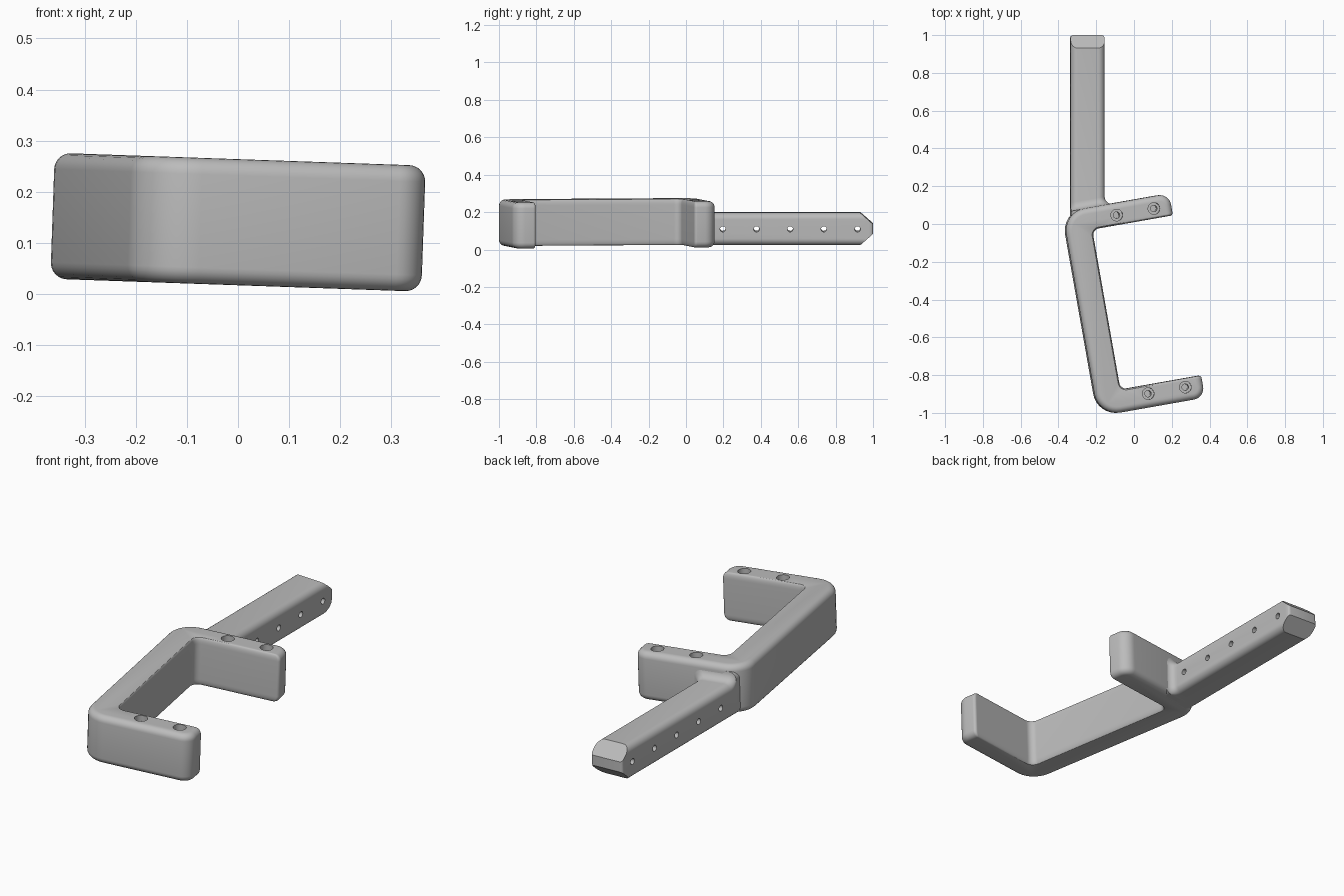
import bpy, bmesh
from math import sin, cos, pi, radians
from mathutils import Matrix, Vector

cube = bpy.data.objects.get("Cube")
if cube:
    bpy.data.objects.remove(cube, do_unlink=True)

grey = bpy.data.materials.new("plain grey")
grey.use_nodes = True
grey.diffuse_color = (0.5, 0.5, 0.5, 1)
grey.node_tree.nodes["Principled BSDF"].inputs["Base Color"].default_value = (0.5, 0.5, 0.5, 1)

HEIGHT = 0.247
# The whole holder leans slightly sideways
TILT = (Matrix.Translation((0, 0, 0.14)) @ Matrix.Rotation(radians(2), 4, 'Y')
        @ Matrix.Translation((0, 0, -HEIGHT / 2)))
TURN = Matrix.Rotation(radians(10), 4, 'Z')


def rounded(corners, steps=8):
    """Right-angled polygon of (x, y, radius) corners with rounded corners."""
    out = []
    for k, (x, y, r) in enumerate(corners):
        p = Vector((x, y))
        before = (p - Vector(corners[k - 1][:2])).normalized()
        after = (Vector(corners[(k + 1) % len(corners)][:2]) - p).normalized()
        centre = p + r * (after - before)
        for s in range(steps + 1):
            t = s / steps * pi / 2
            out.append(centre - r * after * cos(t) + r * before * sin(t))
    return out


def loft(bm, rings):
    """Skin a stack of equal rings and cap both ends."""
    loops = [[bm.verts.new(p) for p in ring] for ring in rings]
    n = len(loops[0])
    for a, b in zip(loops, loops[1:]):
        for i in range(n):
            bm.faces.new((a[i], a[(i + 1) % n], b[(i + 1) % n], b[i]))
    bm.faces.new(loops[0][::-1])
    bm.faces.new(loops[-1])
    bmesh.ops.recalc_face_normals(bm, faces=bm.faces)


def make(name, bm):
    mesh = bpy.data.meshes.new(name)
    bm.to_mesh(mesh)
    bm.free()
    mesh.materials.append(grey)
    obj = bpy.data.objects.new(name, mesh)
    bpy.context.collection.objects.link(obj)
    return obj


def drill(obj, holes):
    """Cut cylinders given as (matrix, radius, length), then shade."""
    bpy.ops.object.select_all(action='DESELECT')
    bpy.context.view_layer.objects.active = obj
    obj.select_set(True)
    for matrix, radius, length in holes:
        bm = bmesh.new()
        bmesh.ops.create_cone(bm, cap_ends=True, segments=24, radius1=radius,
                              radius2=radius, depth=length, matrix=matrix)
        cutter = make("hole_cutter", bm)
        cutter.hide_render = True
        mod = obj.modifiers.new("hole", 'BOOLEAN')
        mod.operation, mod.solver, mod.object = 'DIFFERENCE', 'EXACT', cutter
        bpy.ops.object.modifier_apply(modifier=mod.name)
        bpy.data.objects.remove(cutter, do_unlink=True)
    bpy.ops.object.shade_smooth_by_angle(angle=radians(30))


# C-shaped bracket: wide fillet outside, narrow fillet inside
def bracket_outline(o, i):
    left, tip, inner = -0.366 + o, 0.208 - o, -0.226 - i
    front, back = -0.97 + o, 0.128 - o
    arm_front, arm_back = -0.85 - i, 0.01 + i
    return rounded([(left, front, 0.12 - o), (tip, front, 0.06 - o),
                    (tip, arm_front, 0.015 - i), (inner, arm_front, 0.035 + i),
                    (inner, arm_back, 0.035 + i), (tip, arm_back, 0.015 - i),
                    (tip, back, 0.06 - o), (left, back, 0.12 - o)])


FILLET, STEPS = 0.032, 6
levels = []
for s in range(STEPS + 1):
    a = s / STEPS * pi / 2
    levels.append((FILLET * (1 - cos(a)), 1 - sin(a)))
levels += [(HEIGHT - z, f) for z, f in reversed(levels)]
bm = bmesh.new()
loft(bm, [[(p.x, p.y, z) for p in bracket_outline(FILLET * f, 0.01 * f)] for z, f in levels])
bracket = make("bracket", bm)

# Two counterbored screw holes in the top of each arm
screw_holes = []
for y in (0.063, -0.897):
    for x in (-0.086, 0.114):
        spot = Matrix.Translation((x, y, HEIGHT))
        screw_holes += [(spot, 0.031, 0.06), (spot, 0.017, 0.36)]
drill(bracket, screw_holes)
bracket.data.transform(TILT @ TURN)

# Straight bar, flared where it joins the bracket, softened at its end
X0, X1, TOP, FLARE = -0.336, -0.156, 0.174, 0.045


def bar_ring(y, grow=0, inset=0, skew=0):
    x0, x1, z0, z1 = X0 + inset, X1 + grow - inset, inset, TOP + grow - inset
    r = 0.036 - inset
    return [(p.x, y + skew * (p.x - X1), p.y) for p in
            rounded([(x0, z0, r), (x1, z0, r), (x1, z1, r), (x0, z1, r)])]


rings = [bar_ring(0.06, FLARE, 0, 0.176)]
for s in range(7):
    a = s / 6 * pi / 2
    rings.append(bar_ring(0.1 + FLARE * (1 - cos(a)), FLARE * (1 - sin(a)), 0, 0.176))
rings.append(bar_ring(0.975))
for s in range(1, 5):
    a = s / 4 * pi / 2
    rings.append(bar_ring(0.985 + 0.015 * sin(a), 0, 0.015 * (1 - cos(a))))
bm = bmesh.new()
loft(bm, rings)

# Wedge end: one sloping cut above, one below
for side in (1, -1):
    cut = bmesh.ops.bisect_plane(
        bm, geom=bm.verts[:] + bm.edges[:] + bm.faces[:], clear_outer=True,
        plane_co=(0, 1, TOP / 2 + side * 0.026), plane_no=(0, 0.06, side * 0.068))
    edges = [e for e in cut["geom_cut"] if isinstance(e, bmesh.types.BMEdge)]
    bmesh.ops.contextual_create(bm, geom=edges)
bmesh.ops.recalc_face_normals(bm, faces=bm.faces)
bar = make("bar", bm)

# Row of cross holes through the bar
across = Matrix.Rotation(pi / 2, 4, 'Y')
drill(bar, [(Matrix.Translation(((X0 + X1) / 2, 0.197 + 0.18 * k, TOP / 2)) @ across, 0.015, 0.4)
            for k in range(5)])
bar.data.transform(TILT)
